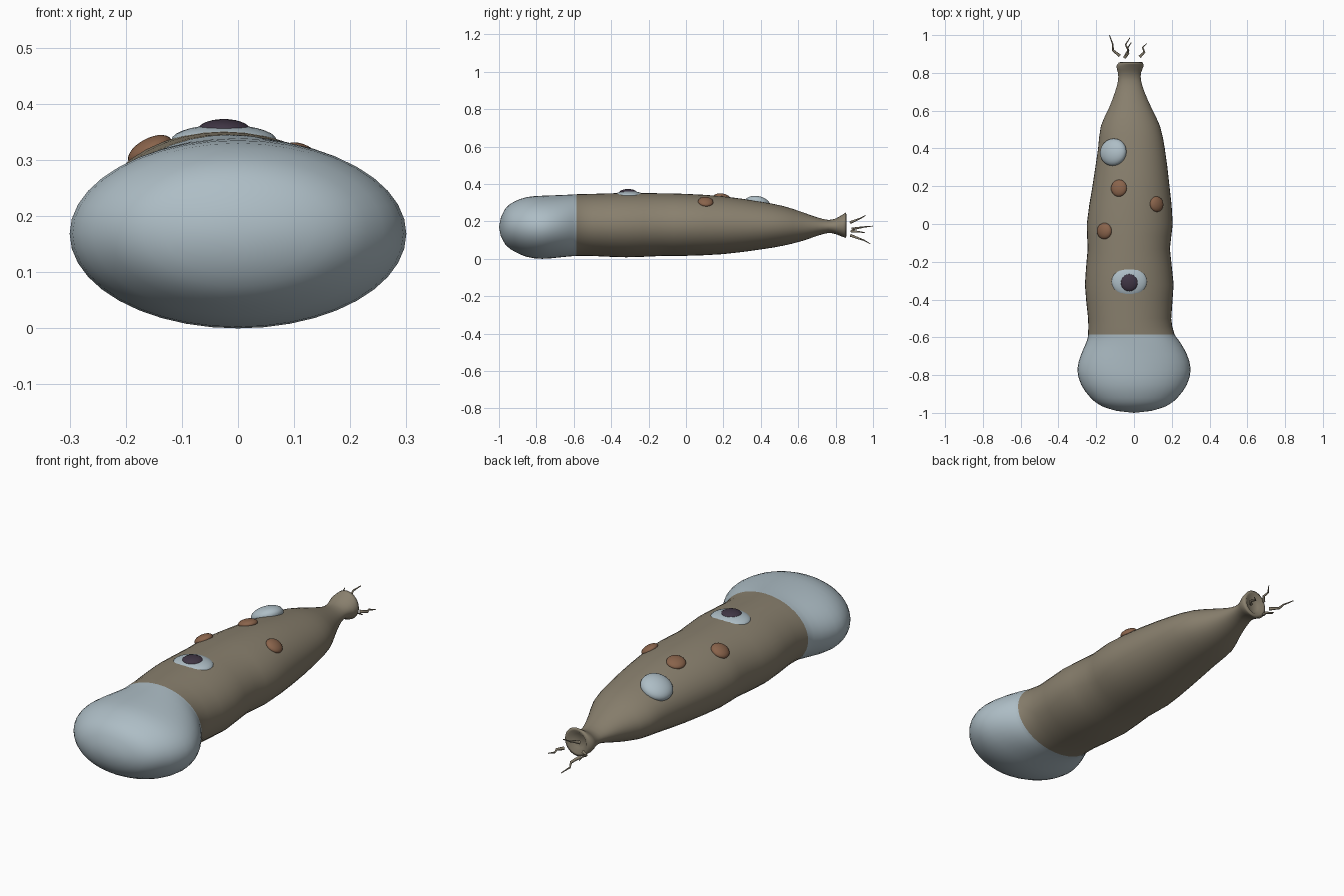
import bpy, bmesh, math
from mathutils import Vector

cube = bpy.data.objects.get("Cube")
if cube:
    bpy.data.objects.remove(cube)


def material(name, colour):
    m = bpy.data.materials.new(name)
    m.use_nodes = True
    m.diffuse_color = (*colour, 1)
    m.node_tree.nodes["Principled BSDF"].inputs["Base Color"].default_value = (*colour, 1)
    return m


pale = material("pale blue grey", (0.42, 0.51, 0.56))
hide = material("olive brown", (0.25, 0.215, 0.155))
rust = material("rust brown", (0.25, 0.125, 0.07))
dark = material("dark plum", (0.05, 0.036, 0.058))

SEAM = -0.585
# Body stations: y, right edge, left edge, bottom, top
STATIONS = [
    (-0.99, -0.09, 0.09, 0.12, 0.22),
    (-0.965, -0.17, 0.17, 0.075, 0.27),
    (-0.92, -0.23, 0.23, 0.04, 0.305),
    (-0.85, -0.28, 0.28, 0.01, 0.33),
    (-0.77, -0.3, 0.3, 0, 0.337),
    (-0.69, -0.28, 0.28, 0.006, 0.34),
    (-0.62, -0.25, 0.24, 0.013, 0.343),
    (SEAM, -0.243, 0.215, 0.015, 0.345),
    (-0.5, -0.243, 0.197, 0.015, 0.347),
    (-0.32, -0.26, 0.21, 0.008, 0.352),
    (-0.13, -0.245, 0.19, 0.015, 0.35),
    (0, -0.25, 0.205, 0.016, 0.347),
    (0.2, -0.22, 0.188, 0.025, 0.334),
    (0.4, -0.19, 0.163, 0.05, 0.305),
    (0.52, -0.175, 0.137, 0.07, 0.282),
    (0.62, -0.13, 0.09, 0.095, 0.25),
    (0.7, -0.1, 0.055, 0.122, 0.222),
    (0.76, -0.084, 0.037, 0.138, 0.208),
    (0.8, -0.085, 0.037, 0.132, 0.215),
    (0.835, -0.093, 0.05, 0.118, 0.235),
    (0.855, -0.08, 0.047, 0.112, 0.248),
]


def smooth(a, b, c, d, t):
    """Curve through b and c with neighbours a and d."""
    sb = (c[1] - a[1]) / (c[0] - a[0]), (d[1] - b[1]) / (d[0] - b[0])
    w = c[0] - b[0]
    return ((2*t**3 - 3*t*t + 1) * b[1] + (t**3 - 2*t*t + t) * w * sb[0]
            + (3*t*t - 2*t**3) * c[1] + (t**3 - t*t) * w * sb[1])


def section(y):
    """Centre x, centre z, half width and half height at y."""
    last = len(STATIONS) - 1
    i = max(k for k in range(last) if STATIONS[k][0] <= y)
    b, c = STATIONS[i], STATIONS[i + 1]
    a = STATIONS[i - 1] if i else [2 * p - q for p, q in zip(b, c)]
    d = STATIONS[i + 2] if i + 2 <= last else [2 * p - q for p, q in zip(c, b)]
    t = (y - b[0]) / (c[0] - b[0])
    l, r, lo, hi = [smooth((a[0], a[k]), (b[0], b[k]), (c[0], c[k]), (d[0], d[k]), t)
                    for k in range(1, 5)]
    return (l + r) / 2, (lo + hi) / 2, (r - l) / 2, (hi - lo) / 2


def on_back(x, y):
    """Point on the upper skin."""
    cx, cz, rx, rz = section(y)
    return Vector((x, y, cz + rz * math.sqrt(1 - ((x - cx) / rx) ** 2)))


def build_body(sides=40):
    bm = bmesh.new()

    def ring(y, scale=1, dy=0):
        cx, cz, rx, rz = section(y)
        angles = [2 * math.pi * k / sides for k in range(sides)]
        return [bm.verts.new((cx + scale * rx * math.cos(a), y + dy,
                              cz + scale * rz * math.sin(a))) for a in angles]

    ys = []
    for p, q in zip(STATIONS, STATIONS[1:]):
        ys += [p[0], (p[0] + q[0]) / 2]
    end = STATIONS[-1][0]
    rings = [ring(y) for y in ys] + [ring(end)]
    # hollow tail end
    rings += [ring(end, 0.8, 0.003), ring(end, 0.5, -0.015)]
    for p, q in zip(rings, rings[1:]):
        for k in range(sides):
            n = (k + 1) % sides
            bm.faces.new((p[k], p[n], q[n], q[k]))
    for edge, y, z in ((rings[0], -1, 0.17), (rings[-1], 0.84, 0.18)):
        tip = bm.verts.new((sum(v.co.x for v in edge) / sides, y, z))
        for k in range(sides):
            bm.faces.new((edge[k], edge[(k + 1) % sides], tip))
    # pale head in front of the seam
    for f in bm.faces:
        f.material_index = 0 if f.calc_center_median().y < SEAM else 1
        f.smooth = True
    bmesh.ops.recalc_face_normals(bm, faces=bm.faces)
    mesh = bpy.data.meshes.new("body")
    bm.to_mesh(mesh)
    bm.free()
    mesh.materials.append(pale)
    mesh.materials.append(hide)
    bpy.context.collection.objects.link(bpy.data.objects.new("body", mesh))


def dome(name, x, y, size, mat, lift=0.0):
    """Flattened ball lying on the skin."""
    e = 0.02
    p = on_back(x, y)
    normal = (on_back(x + e, y) - on_back(x - e, y)).cross(on_back(x, y + e) - on_back(x, y - e))
    normal.normalize()
    bpy.ops.mesh.primitive_uv_sphere_add(segments=24, ring_count=14, radius=1,
                                         location=p + normal * lift)
    ob = bpy.context.object
    ob.name = name
    ob.scale = size
    ob.rotation_euler = Vector((0, 0, 1)).rotation_difference(normal).to_euler()
    ob.data.materials.append(mat)
    bpy.ops.object.shade_smooth()


def strand(name, points):
    """Thin crooked tapering tendril."""
    cu = bpy.data.curves.new(name, "CURVE")
    cu.dimensions = "3D"
    cu.bevel_depth = 0.008
    cu.bevel_resolution = 1
    cu.use_fill_caps = True
    sp = cu.splines.new("POLY")
    sp.points.add(len(points) - 1)
    for i, p in enumerate(points):
        sp.points[i].co = (*p, 1)
        sp.points[i].radius = 1 - 0.75 * i / (len(points) - 1)
    cu.materials.append(hide)
    bpy.context.collection.objects.link(bpy.data.objects.new(name, cu))


build_body()

# eye on the back
dome("eye_white", -0.025, -0.305, (0.094, 0.08, 0.028), pale, -0.017)
dome("pupil", -0.025, -0.31, (0.047, 0.047, 0.02), dark, 0.001)

# pale bulb and rust warts
dome("pale_bulb", -0.11, 0.38, (0.075, 0.073, 0.04), pale)
dome("wart_left", 0.12, 0.105, (0.04, 0.041, 0.02), rust)
dome("wart_middle", -0.08, 0.19, (0.043, 0.045, 0.02), rust)
dome("wart_right", -0.157, -0.037, (0.043, 0.043, 0.022), rust)

# tail tendrils
strand("tendril_right", [(-0.075, 0.89, 0.16), (-0.112, 0.92, 0.165),
                         (-0.112, 0.95, 0.17), (-0.13, 1, 0.175)])
strand("tendril_low", [(-0.05, 0.88, 0.125), (-0.03, 0.92, 0.11),
                       (-0.045, 0.95, 0.1), (-0.022, 0.985, 0.08)])
strand("tendril_high", [(-0.05, 0.88, 0.195), (-0.03, 0.905, 0.205),
                        (-0.035, 0.93, 0.215), (-0.015, 0.96, 0.232)])
strand("tendril_left", [(0.03, 0.885, 0.148), (0.055, 0.91, 0.145),
                        (0.045, 0.935, 0.143), (0.068, 0.955, 0.14)])
